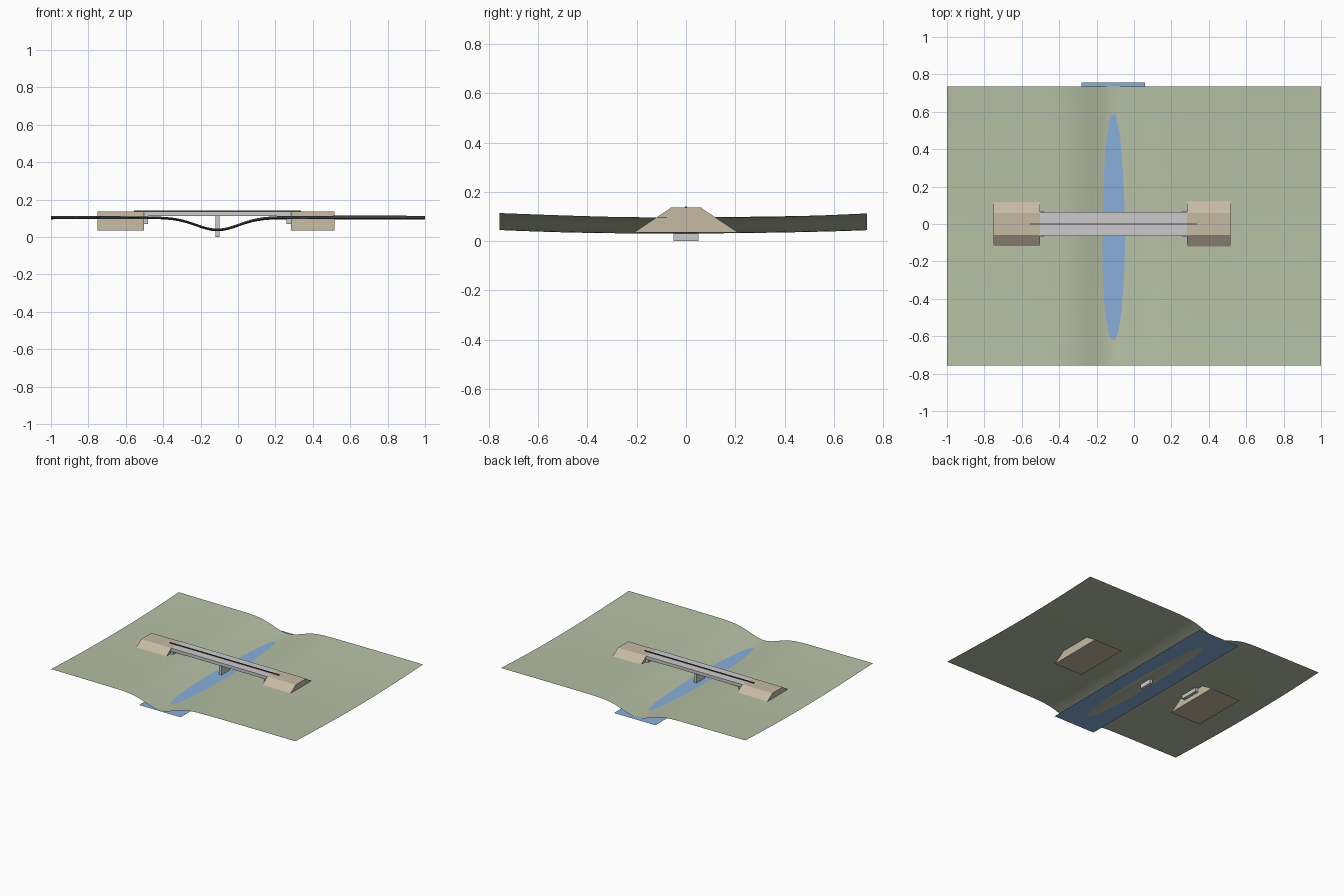
import bpy, bmesh, math

if "Cube" in bpy.data.objects:
    bpy.data.objects.remove(bpy.data.objects["Cube"])


def material(name, rgb):
    m = bpy.data.materials.new(name)
    m.diffuse_color = (*rgb, 1)
    m.use_nodes = True
    m.node_tree.nodes["Principled BSDF"].inputs["Base Color"].default_value = m.diffuse_color
    return m


GRASS = material("grass", (0.47, 0.53, 0.38))
WATER = material("water", (0.25, 0.43, 0.70))
EARTH = material("earth", (0.56, 0.49, 0.37))
TRACK = material("track", (0.08, 0.06, 0.06))


def finish(name, bm, mat=None):
    mesh = bpy.data.meshes.new(name)
    bm.to_mesh(mesh)
    bm.free()
    ob = bpy.data.objects.new(name, mesh)
    bpy.context.collection.objects.link(ob)
    if mat:
        mesh.materials.append(mat)
    return ob


def box(name, x0, x1, half_y, z0, z1, mat=None):
    bm = bmesh.new()
    bmesh.ops.create_cube(bm, size=1)
    for v in bm.verts:
        v.co.x = x0 if v.co.x < 0 else x1
        v.co.y *= 2 * half_y
        v.co.z = z0 if v.co.z < 0 else z1
    return finish(name, bm, mat)


def embankment(name, x0, x1):
    bm = bmesh.new()
    profile = [(-0.21, 0.036), (0.21, 0.036), (0.06, 0.136), (-0.06, 0.136)]
    face = bm.faces.new([bm.verts.new((x0, y, z)) for y, z in profile])
    ext = bmesh.ops.extrude_face_region(bm, geom=[face], use_keep_orig=True)
    for g in ext["geom"]:
        if isinstance(g, bmesh.types.BMVert):
            g.co.x = x1
    bmesh.ops.recalc_face_normals(bm, faces=bm.faces)
    return finish(name, bm, EARTH)


# rolling terrain sheet with a river valley
bm = bmesh.new()
bmesh.ops.create_grid(bm, x_segments=80, y_segments=60, size=1)
for v in bm.verts:
    x, y = v.co.x, v.co.y * 0.746 - 0.011
    z = 0.096 + 0.029 * y * y
    z -= 0.066 * math.exp(-((x + 0.11) / 0.16) ** 2)
    z += 0.002 * math.sin(3 * x + 2.6) * math.sin(4 * y + 1)
    v.co = (x, y, z)
terrain = finish("terrain", bm, GRASS)
for p in terrain.data.polygons:
    p.use_smooth = True

# flat water surface under the valley
bm = bmesh.new()
bmesh.ops.create_grid(bm, x_segments=1, y_segments=1, size=1)
for v in bm.verts:
    v.co = (-0.11 + v.co.x * 0.17, v.co.y * 0.757, 0.04)
finish("water", bm, WATER)

# earth approaches
embankment("left_embankment", -0.75, -0.503)
embankment("right_embankment", 0.283, 0.515)

# bridge deck, abutments, middle pier and centre track
box("deck", -0.505, 0.285, 0.063, 0.113, 0.136)
box("left_abutment", -0.505, -0.48, 0.069, 0.07, 0.114)
box("right_abutment", 0.26, 0.285, 0.069, 0.07, 0.114)
box("pier", -0.121, -0.099, 0.05, 0.0, 0.114)
box("centre_track", -0.557, 0.338, 0.004, 0.135, 0.141, TRACK)
